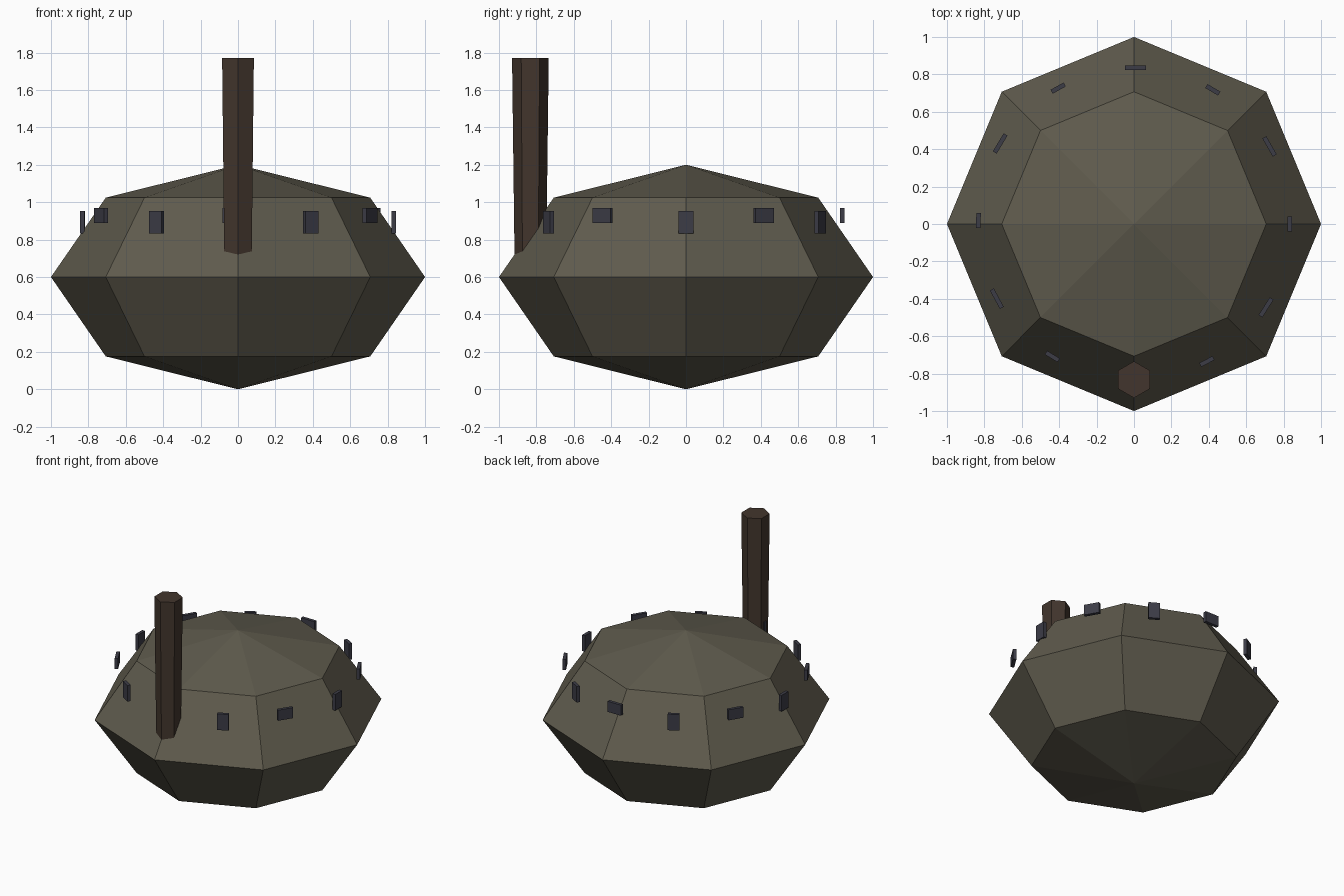
import bpy
from math import cos, sin

if "Cube" in bpy.data.objects:
    bpy.data.objects.remove(bpy.data.objects["Cube"])


def material(name, rgb):
    m = bpy.data.materials.new(name)
    m.diffuse_color = (*rgb, 1)
    m.use_nodes = True
    m.node_tree.nodes["Principled BSDF"].inputs["Base Color"].default_value = m.diffuse_color
    return m


def finish(name, mat):
    ob = bpy.context.object
    ob.name = name
    ob.data.materials.append(mat)
    return ob


shell = material("olive", (0.115, 0.105, 0.075))
wood = material("brown", (0.055, 0.036, 0.026))
metal = material("dark_metal", (0.045, 0.045, 0.062))

# Squashed low-poly body
bpy.ops.mesh.primitive_uv_sphere_add(segments=8, ring_count=4, radius=1, location=(0, 0, 0.6))
finish("body", shell).scale = (1, 1, 0.6)

# Tapered six-sided post at the front, its foot sunk into the body
bottom, top = 0.57, 1.77
bpy.ops.mesh.primitive_cone_add(vertices=6, radius1=0.083, radius2=0.098, depth=top - bottom,
                                location=(0, -0.832, (top + bottom) / 2))
finish("post", wood)

# Ring of plates, alternating upright and wide
for i in range(12):
    a = i * 0.52
    wide = i % 2
    r = 0.835 if wide else 0.832
    bpy.ops.mesh.primitive_cube_add(size=1, location=(r * cos(a), r * sin(a), 0.928 if wide else 0.893),
                                    rotation=(0, 0, a))
    finish(f"plate_{i + 1}", metal).scale = (0.024, 0.112, 0.08) if wide else (0.024, 0.08, 0.122)
